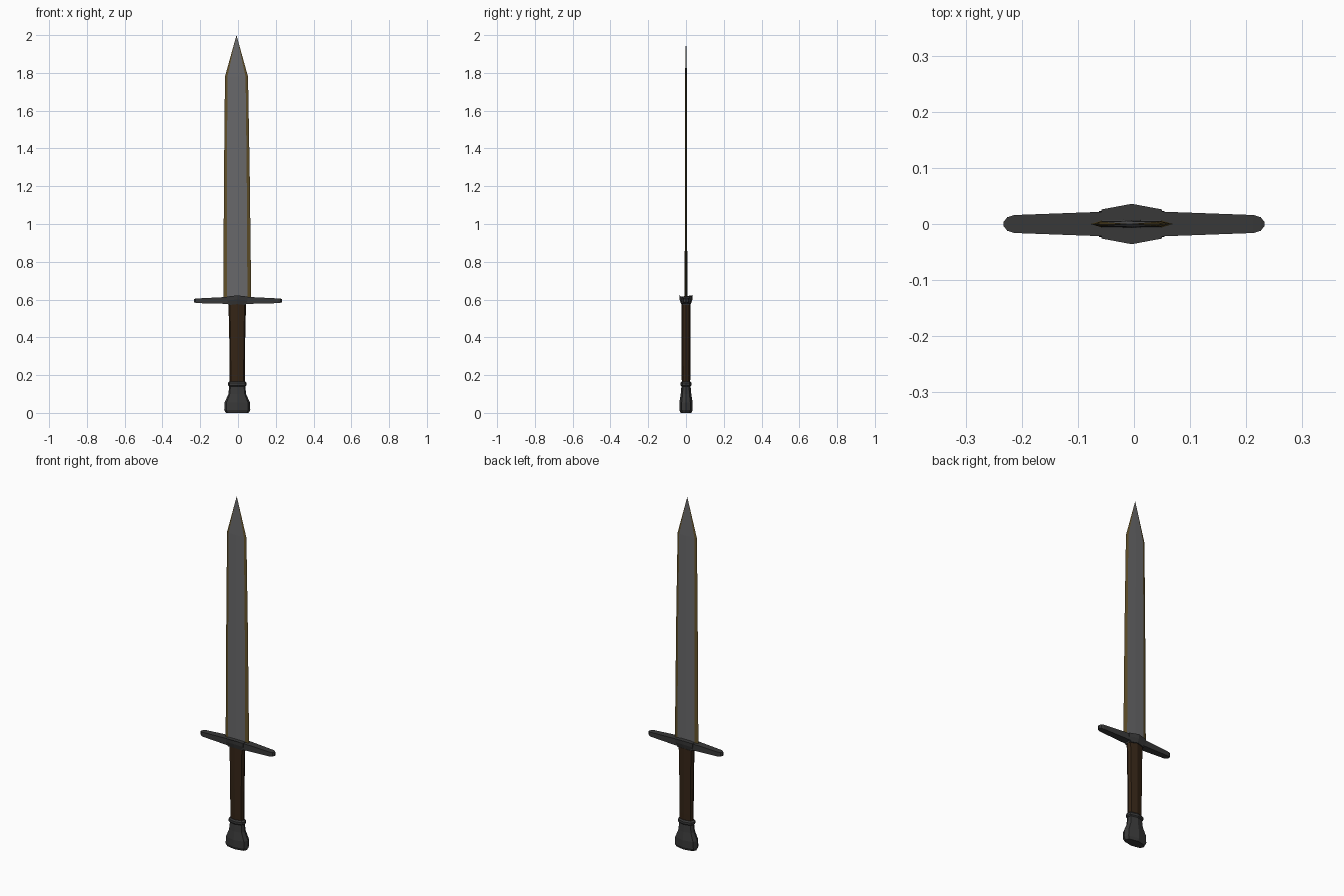
import bpy, bmesh

if "Cube" in bpy.data.objects:
    bpy.data.objects.remove(bpy.data.objects["Cube"])

def material(name, rgb):
    m = bpy.data.materials.new(name)
    m.diffuse_color = (*rgb, 1)
    m.use_nodes = True
    m.node_tree.nodes["Principled BSDF"].inputs["Base Color"].default_value = m.diffuse_color
    return m

steel = material("steel", (0.14, 0.14, 0.145))
edge_metal = material("edge_metal", (0.12, 0.08, 0.022))
iron = material("dark_iron", (0.04, 0.04, 0.04))
wood = material("grip_brown", (0.035, 0.018, 0.008))

def loft(name, rings, mats, pick=lambda j: 0):
    """Skin a list of equal-length point rings and cap both ends."""
    bm = bmesh.new()
    vr = [[bm.verts.new(p) for p in r] for r in rings]
    n = len(vr[0])
    for a, b in zip(vr, vr[1:]):
        for j in range(n):
            k = (j + 1) % n
            bm.faces.new((a[j], a[k], b[k], b[j])).material_index = pick(j)
    bm.faces.new(vr[0][::-1])
    bm.faces.new(vr[-1])
    bmesh.ops.remove_doubles(bm, verts=bm.verts, dist=1e-5)
    bmesh.ops.recalc_face_normals(bm, faces=bm.faces)
    me = bpy.data.meshes.new(name)
    bm.to_mesh(me)
    bm.free()
    for m in mats:
        me.materials.append(m)
    ob = bpy.data.objects.new(name, me)
    bpy.context.collection.objects.link(ob)
    return ob

CX = -0.004

# Faceted section shared by grip, collar and pommel
SECTION = [(1, 0), (.84, .65), (0, 1), (-.84, .65),
           (-1, 0), (-.84, -.65), (0, -1), (.84, -.65)]

def column(name, profile, mat):
    return loft(name, [[(CX + w * x, d * y, z) for x, y in SECTION]
                       for z, w, d in profile], [mat])

# Blade: flat ridged faces with ground edges
def blade_ring(z, w, b, t, r, cx):
    pts = [(w, 0), (b, t), (0, r), (-b, t), (-w, 0), (-b, -t), (0, -r), (b, -t)]
    return [(cx + x, y, z) for x, y in pts]

loft("blade", [
    blade_ring(0.60, .074, .054, .006, .007, CX),
    blade_ring(1.27, .068, .052, .005, .006, CX - .002),
    blade_ring(1.78, .061, .048, .004, .005, -.008),
    blade_ring(2.00, 0, 0, 0, 0, -.008),
], [steel, edge_metal], lambda j: 1 if j in (0, 3, 4, 7) else 0)

# Crossguard arms: lofted along x with a pointed end
half = [(.233, .003, .585, .603), (.226, .012, .583, .605),
        (.213, .016, .581, .606), (.05, .022, .577, .614)]
stations = [(-x, *r) for x, *r in half] + half[::-1]
loft("crossguard", [[(x, -d, lo), (x, d, lo), (x, d, hi), (x, -d, hi)]
                    for x, d, lo, hi in stations], [iron])

# Guard centre block: hexagonal, narrowing downward
HEX = [(1, .72), (0, 1), (-1, .72), (-1, -.72), (0, -1), (1, -.72)]
centre = loft("guard_centre", [[(CX + w * x, d * y, z + (.006 if x == 0 else 0))
                                for x, y in HEX]
                               for z, w, d in [(.570, .046, .026), (.595, .054, .034),
                                               (.616, .054, .036)]], [iron])

# Grip
column("grip", [(.15, .040, .022), (.20, .040, .023), (.45, .043, .024),
                (.58, .047, .024)], wood)

# Collar ring and flared pommel
column("collar", [(.140, .042, .024), (.146, .050, .030), (.158, .050, .030),
                  (.166, .042, .024)], iron)
column("pommel", [(0, .060, .028), (.015, .069, .035), (.055, .067, .035),
                  (.075, .058, .032), (.10, .047, .028), (.145, .042, .024)], iron)
